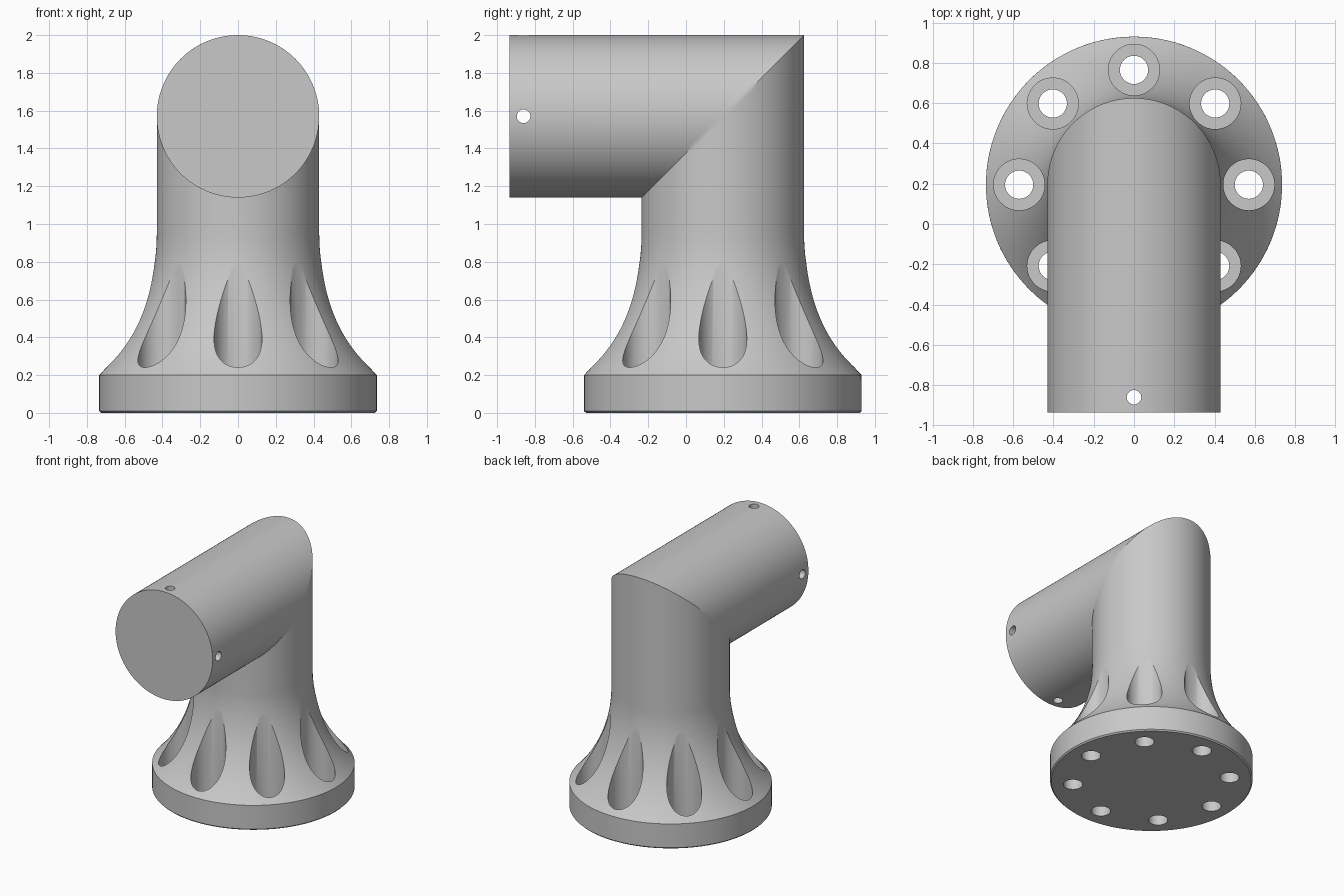
import bpy, bmesh, math
from mathutils import Matrix, Vector

cube = bpy.data.objects.get("Cube")
if cube:
    bpy.data.objects.remove(cube, do_unlink=True)

SEG = 128
CY = 0.195          # y of the column axis
PIPE_R = 0.43
AXIS_Z = 1.57       # height of the horizontal pipe axis
END_Y = -0.935
BASE_R, BASE_TOP = 0.735, 0.2
FLARE_R, FLARE_TOP = 1.075, 0.95

grey = bpy.data.materials.new("cast_grey")
grey.use_nodes = True
COLOUR = (0.58, 0.58, 0.58, 1)
grey.diffuse_color = COLOUR
grey.node_tree.nodes["Principled BSDF"].inputs["Base Color"].default_value = COLOUR


def make_object(name, bm):
    mesh = bpy.data.meshes.new(name)
    bmesh.ops.recalc_face_normals(bm, faces=bm.faces)
    bm.to_mesh(mesh)
    bm.free()
    mesh.materials.append(grey)
    obj = bpy.data.objects.new(name, mesh)
    bpy.context.collection.objects.link(obj)
    return obj


def add_cylinder(bm, radius, start, end, segments):
    start, end = Vector(start), Vector(end)
    axis = end - start
    turn = axis.to_track_quat("Z", "Y").to_matrix().to_4x4()
    bmesh.ops.create_cone(bm, cap_ends=True, segments=segments, radius1=radius,
                          radius2=radius, depth=axis.length,
                          matrix=Matrix.Translation((start + end) / 2) @ turn)


def cut(target, name, bm):
    cutter = make_object(name, bm)
    cutter.hide_render = True
    mod = target.modifiers.new(name, "BOOLEAN")
    mod.operation = "DIFFERENCE"
    mod.solver = "EXACT"
    mod.object = cutter
    bpy.context.view_layer.objects.active = target
    bpy.ops.object.modifier_apply(modifier=name)
    bpy.data.objects.remove(cutter, do_unlink=True)


# Flanged base, flared column and mitred pipe as one run of rings
bm = bmesh.new()
angles = [math.tau * i / SEG for i in range(SEG)]
rings = []


def upright_ring(radius, height):
    rings.append([bm.verts.new((radius * math.cos(a), CY + radius * math.sin(a), height))
                  for a in angles])


def mitre_ring(drop, setback):
    rings.append([bm.verts.new((PIPE_R * math.cos(a),
                                CY + PIPE_R * math.sin(a) - setback,
                                AXIS_Z + PIPE_R * math.sin(a) - drop)) for a in angles])


upright_ring(BASE_R - 0.01, 0)
upright_ring(BASE_R, 0.01)
STEPS = 28
for i in range(STEPS + 1):
    z = BASE_TOP + (FLARE_TOP - BASE_TOP) * i / STEPS
    upright_ring(PIPE_R + FLARE_R - math.sqrt(FLARE_R ** 2 - (FLARE_TOP - z) ** 2), z)
upright_ring(PIPE_R, 1.05)
mitre_ring(0.02, 0)
mitre_ring(0, 0)
mitre_ring(0, 0.02)
rings.append([bm.verts.new((PIPE_R * math.cos(a), END_Y, AXIS_Z + PIPE_R * math.sin(a)))
              for a in angles])
for low, high in zip(rings, rings[1:]):
    for i in range(SEG):
        j = (i + 1) % SEG
        bm.faces.new((low[i], low[j], high[j], high[i]))
bm.faces.new(rings[0])
bm.faces.new(rings[-1])
body = make_object("flanged_elbow", bm)

# Bolt pockets and through holes around the flange
pockets, bolts = bmesh.new(), bmesh.new()
for k in range(8):
    a = k * math.tau / 8
    x, y = 0.57 * math.cos(a), CY + 0.57 * math.sin(a)
    add_cylinder(pockets, 0.127, (x, y, 0.1), (x, y, 0.9), 64)
    add_cylinder(bolts, 0.07, (x, y, -0.1), (x, y, 0.3), 40)
cut(body, "bolt_pockets", pockets)
cut(body, "bolt_holes", bolts)

# Crossed pin holes near the pipe end
PIN_Y = -0.86
for name, d in (("pin_hole_across", Vector((0.6, 0, 0))), ("pin_hole_upright", Vector((0, 0, 0.6)))):
    pin = bmesh.new()
    centre = Vector((0, PIN_Y, AXIS_Z))
    add_cylinder(pin, 0.036, centre - d, centre + d, 32)
    cut(body, name, pin)

bpy.ops.object.select_all(action="DESELECT")
body.select_set(True)
bpy.context.view_layer.objects.active = body
bpy.ops.object.shade_smooth_by_angle(angle=math.radians(30))
